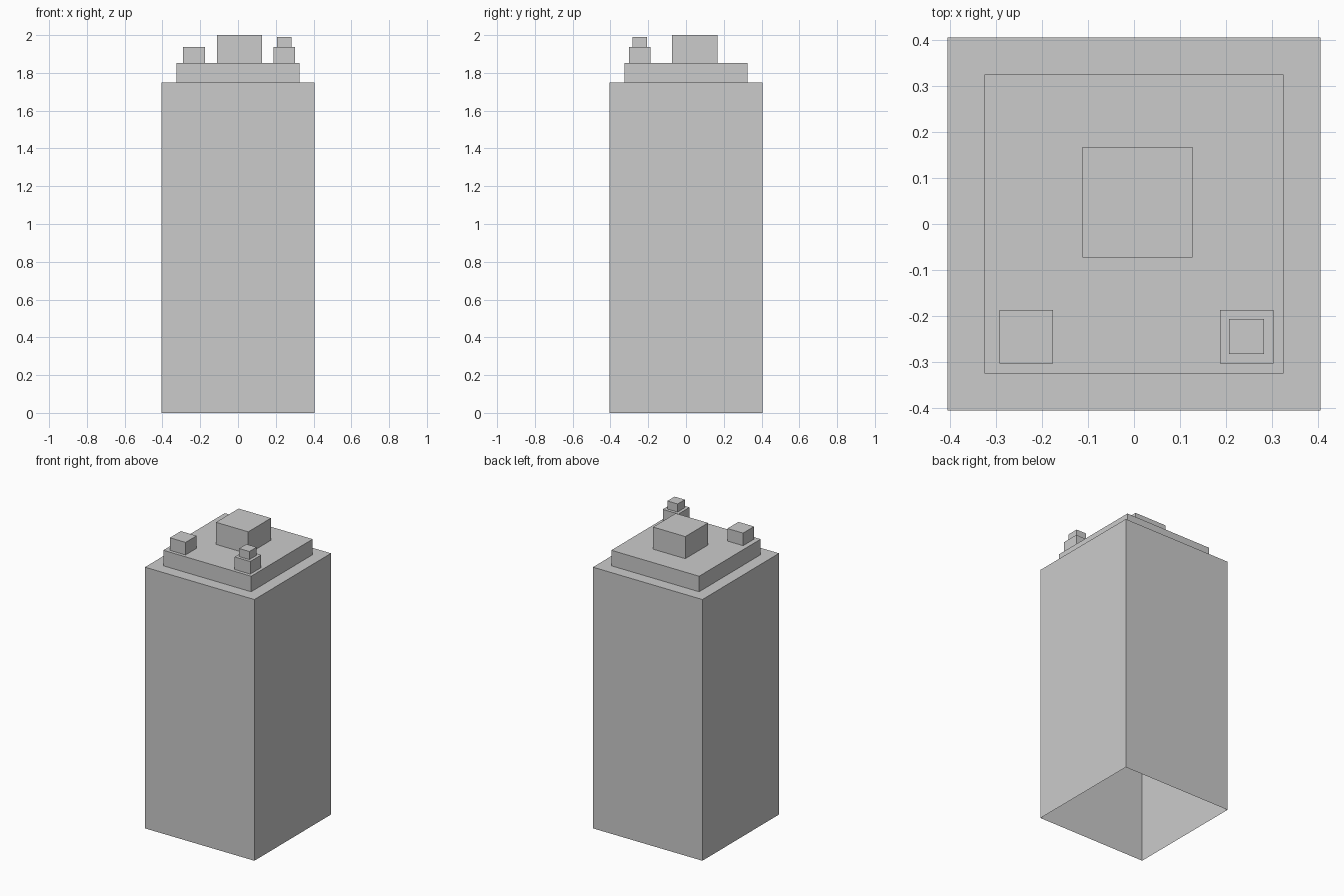
import bpy
import bmesh

if "Cube" in bpy.data.objects:
    bpy.data.objects.remove(bpy.data.objects["Cube"])


def open_box(name, x0, x1, y0, y1, z0, z1):
    """Box with no underside, from its bounds."""
    bm = bmesh.new()
    bmesh.ops.create_cube(bm, size=1)
    for v in bm.verts:
        v.co.x = x1 if v.co.x > 0 else x0
        v.co.y = y1 if v.co.y > 0 else y0
        v.co.z = z1 if v.co.z > 0 else z0
    bm.normal_update()
    bottom = [f for f in bm.faces if f.normal.z < -0.5]
    bmesh.ops.delete(bm, geom=bottom, context='FACES_ONLY')
    mesh = bpy.data.meshes.new(name)
    bm.to_mesh(mesh)
    bm.free()
    obj = bpy.data.objects.new(name, mesh)
    bpy.context.collection.objects.link(obj)
    return obj


BODY_TOP, ROOF_TOP, UNIT_TOP = 1.748, 1.852, 1.936

# Main tower shaft and the stepped-back roof tier
open_box("tower_body", -0.405, 0.405, -0.405, 0.405, 0, BODY_TOP)
open_box("roof_tier", -0.325, 0.325, -0.325, 0.325, BODY_TOP, ROOF_TOP)

# Large rooftop block, slightly off centre
open_box("roof_block", -0.112, 0.127, -0.073, 0.167, ROOF_TOP, 2.0)

# Two small rooftop units along the front, the right one with a cap
open_box("left_roof_unit", -0.292, -0.176, -0.303, -0.187, ROOF_TOP, UNIT_TOP)
open_box("right_roof_unit", 0.187, 0.303, -0.303, -0.187, ROOF_TOP, UNIT_TOP)
open_box("right_unit_cap", 0.207, 0.283, -0.283, -0.207, UNIT_TOP, 1.99)
